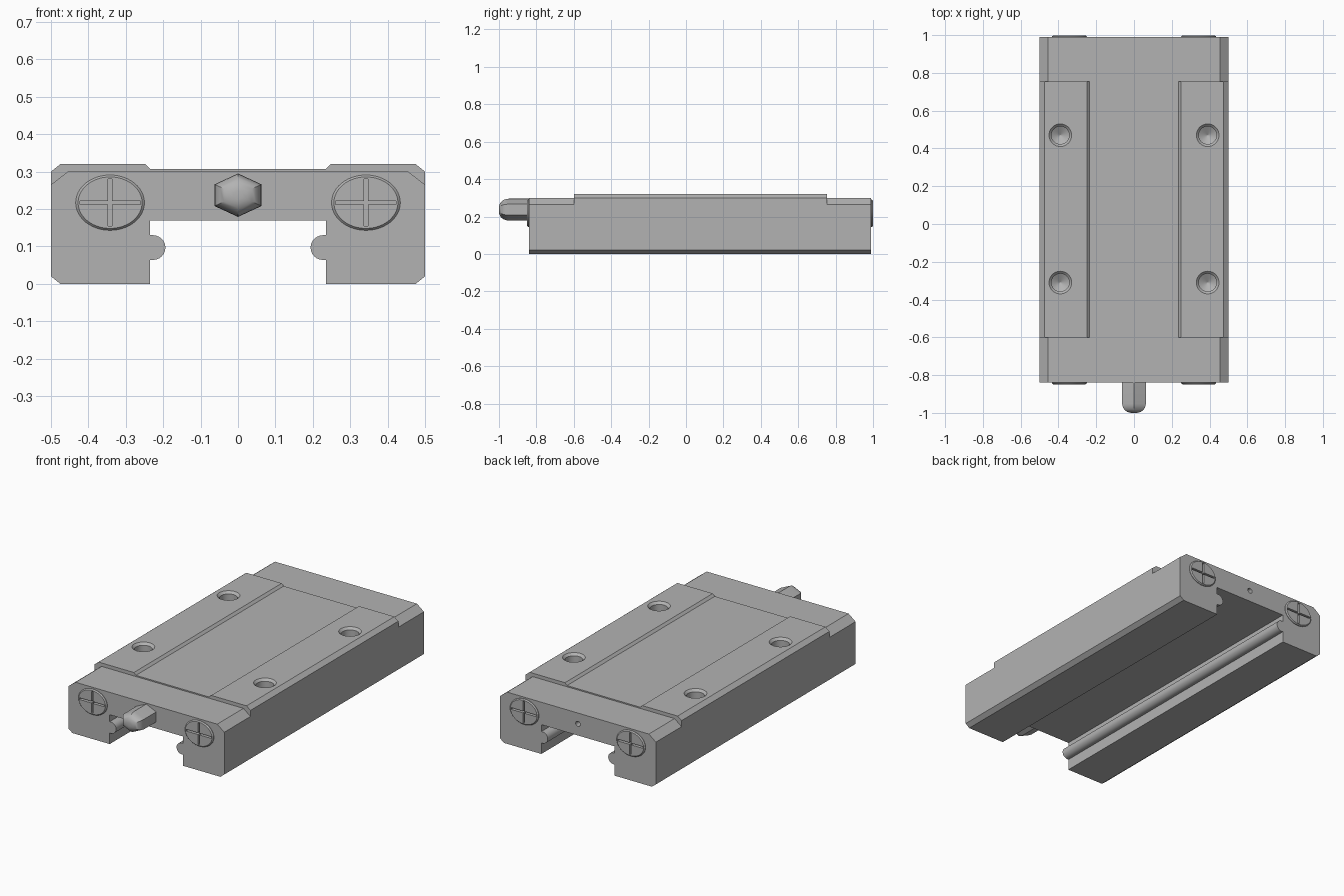
import bpy, bmesh, math
from mathutils import Matrix, Vector

if "Cube" in bpy.data.objects:
    bpy.data.objects.remove(bpy.data.objects["Cube"])

GREY = (0.45, 0.45, 0.45, 1)
steel = bpy.data.materials.new("grey steel")
steel.diffuse_color = GREY
steel.use_nodes = True
steel.node_tree.nodes["Principled BSDF"].inputs["Base Color"].default_value = GREY

FRONT, BACK = -0.84, 0.99
MID_FRONT, MID_BACK = -0.6, 0.755


def finish(bm, name, smooth=None):
    """Turn a bmesh into a named grey object."""
    bmesh.ops.recalc_face_normals(bm, faces=bm.faces)
    mesh = bpy.data.meshes.new(name)
    bm.to_mesh(mesh)
    bm.free()
    mesh.materials.append(steel)
    obj = bpy.data.objects.new(name, mesh)
    bpy.context.collection.objects.link(obj)
    if smooth:
        shade(obj, smooth)
    return obj


def shade(obj, angle=30):
    bpy.ops.object.select_all(action="DESELECT")
    obj.select_set(True)
    bpy.context.view_layer.objects.active = obj
    bpy.ops.object.shade_smooth_by_angle(angle=math.radians(angle))


def loft(name, rings, smooth=None):
    """Skin closed rings of points and cap both ends."""
    bm = bmesh.new()
    loops = [[bm.verts.new(p) for p in ring] for ring in rings]
    for a, b in zip(loops, loops[1:]):
        for i in range(len(a)):
            j = (i + 1) % len(a)
            bm.faces.new((a[i], a[j], b[j], b[i]))
    bm.faces.new(loops[0])
    bm.faces.new(loops[-1])
    return finish(bm, name, smooth)


def extrude_profile(name, half, y0, y1):
    """Mirror a half profile in x and extrude it along y."""
    full = half + [(-x, z) for x, z in reversed(half)]
    return loft(name, [[(x, y, z) for x, z in full] for y in (y0, y1)])


def turned(name, centre, axis, steps, sides=40, sx=1, sy=1, smooth=None):
    """Round (or oval) part from (radius, height) steps along an axis."""
    turn = Vector(axis).to_track_quat("Z", "Y").to_matrix().to_4x4()
    place = Matrix.Translation(centre) @ turn
    angles = [math.tau * i / sides for i in range(sides)]
    return loft(name, [[place @ Vector((r * sx * math.cos(a), r * sy * math.sin(a), h))
                        for a in angles] for r, h in steps], smooth)


def box(name, centre, size):
    bm = bmesh.new()
    bmesh.ops.create_cube(bm, size=1, matrix=Matrix.Translation(centre)
                          @ Matrix.Diagonal((*size, 1)))
    return finish(bm, name)


def cut(target, cutters):
    """Subtract cutters from the target."""
    for c in cutters:
        c.hide_render = True
        mod = target.modifiers.new("cut", "BOOLEAN")
        mod.operation, mod.solver, mod.object = "DIFFERENCE", "EXACT", c
        bpy.context.view_layer.objects.active = target
        bpy.ops.object.modifier_apply(modifier=mod.name)


# Half cross-section shared by block and end caps: channel, ball ridge, foot
ridge = [(0.227 - 0.033 * math.cos(a), 0.097 + 0.033 * math.sin(a))
         for a in [math.pi * (0.5 - i / 12) for i in range(13)]]
lower = [(0.235, 0.17), (0.235, 0.13)] + ridge + [
    (0.235, 0.064), (0.235, 0), (0.475, 0), (0.5, 0.02)]
cap_half = lower + [(0.5, 0.265), (0.455, 0.3)]
block_half = lower + [(0.5, 0.3), (0.475, 0.32), (0.248, 0.32), (0.235, 0.307)]

block = extrude_profile("carriage_block", block_half, MID_FRONT, MID_BACK)
front_cap = extrude_profile("front_end_cap", cap_half, FRONT, MID_FRONT)
back_cap = extrude_profile("back_end_cap", cap_half, MID_BACK, BACK)

# Countersunk mounting holes with conical bottoms
holes = [turned("hole_cutter", (x, y, 0.32), (0, 0, 1),
                [(0.07, 0.01), (0.06, 0), (0.047, -0.013), (0.047, -0.13), (0.002, -0.157)])
         for x in (-0.39, 0.39) for y in (-0.31, 0.47)]
cut(block, holes)

# Small lubrication hole in the back cap
port = turned("port_cutter", (0, BACK, 0.237), (0, 1, 0), [(0.015, -0.06), (0.015, 0.02)], 20)
cut(back_cap, [port])

# Oval cross-slotted screw heads on both end caps
cutters = holes + [port]
for end, cap, y, d in (("front", front_cap, FRONT, -1), ("back", back_cap, BACK, 1)):
    for side, x in (("right", -0.342), ("left", 0.342)):
        slots = [box("slot_cutter", (x, y, 0.217), (0.162, 0.03, 0.01)),
                 box("slot_cutter", (x, y, 0.217), (0.01, 0.03, 0.126))]
        head = turned(f"{end}_{side}_screw", (x, y, 0.217), (0, d, 0),
                      [(1, -0.02), (1, 0.003), (0.93, 0.009)], 48, 0.092, 0.074)
        cut(head, slots)
        cut(cap, slots)
        shade(head)
        cutters += slots

for part in (block, front_cap, back_cap):
    shade(part)
for c in cutters:
    bpy.data.objects.remove(c)

# Hexagonal grease nipple with a rounded tip
steps = [(1, FRONT + 0.02), (1, -0.95)]
steps += [(0.2 + 0.8 * math.cos(a), -0.95 - 0.05 * math.sin(a))
          for a in [math.pi / 12 * i for i in range(1, 7)]]
hexagon = [math.pi / 2 + math.tau * i / 6 for i in range(6)]
loft("grease_nipple", [[(0.0725 * r * math.cos(a), y, 0.237 + 0.058 * r * math.sin(a))
                        for a in hexagon] for r, y in steps], 35)
